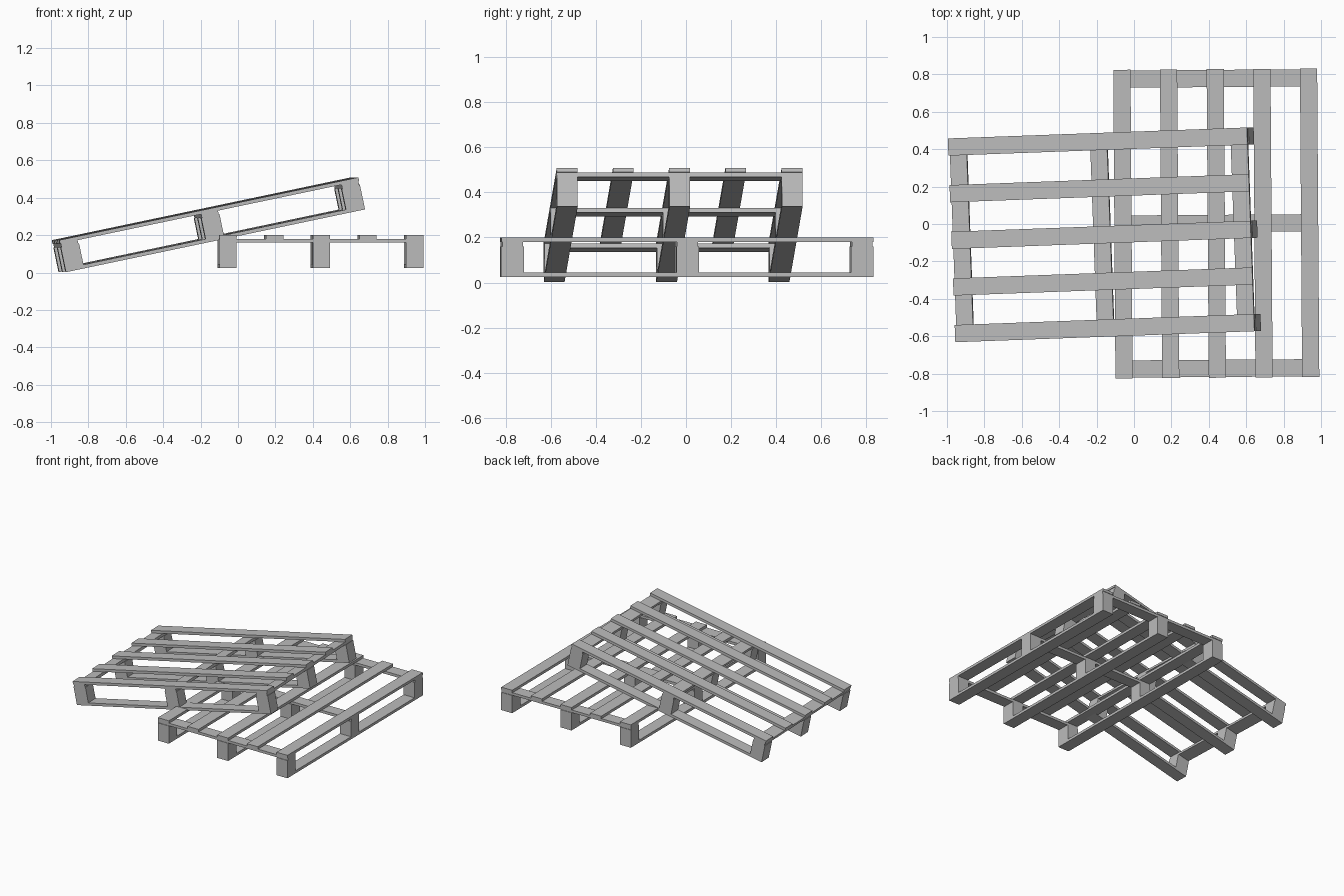
import bpy
from math import radians
from mathutils import Matrix, Vector

cube = bpy.data.objects.get("Cube")
if cube:
    bpy.data.objects.remove(cube, do_unlink=True)

# Single wood-grey material
GREY = (0.5, 0.5, 0.5, 1.0)
wood = bpy.data.materials.new("plain_grey")
wood.use_nodes = True
wood.diffuse_color = GREY
wood.node_tree.nodes["Principled BSDF"].inputs["Base Color"].default_value = GREY

WIDTH, HEIGHT = 1.09, 0.175
BOARD, THICK, BLOCK = 0.092, 0.02, 0.1


def box(name, center, size, placement):
    bpy.ops.mesh.primitive_cube_add(size=1)
    obj = bpy.context.object
    obj.name = name
    obj.data.transform(Matrix.LocRotScale(Vector(center), None, Vector(size)))
    obj.data.materials.append(wood)
    obj.matrix_world = placement


def pallet(name, length, placement):
    """Boards run along local x; the origin is the middle of the top surface."""
    side = (WIDTH - BOARD) / 2
    end = (length - BLOCK) / 2

    # Five deck boards
    for i in range(5):
        y = side * (i - 2) / 2
        box(f"{name}_deck_board", (0, y, -THICK / 2), (length, BOARD, THICK), placement)

    # Three cross boards below the deck
    for x in (-end, 0, end):
        box(f"{name}_cross_board", (x, 0, -1.5 * THICK), (BOARD, WIDTH, THICK), placement)

    # Three runners, each carrying three blocks
    block_height = HEIGHT - 3 * THICK
    for y in (-side, 0, side):
        box(f"{name}_runner", (0, y, THICK / 2 - HEIGHT), (length, BOARD, THICK), placement)
        for x in (-end, 0, end):
            box(f"{name}_block", (x, y, -2 * THICK - block_height / 2),
                (BLOCK, BOARD, block_height), placement)


# Pallet lying flat, boards running front to back
pallet("flat_pallet", 1.65,
       Matrix.Translation((0.44, 0.003, 0.2)) @ Matrix.Rotation(radians(90.4), 4, "Z"))

# Second pallet leaning on the flat one
pallet("leaning_pallet", 1.635,
       Matrix.Translation((-0.176, -0.058, 0.341))
       @ Matrix.Rotation(radians(2.1), 4, "Z")
       @ Matrix.Rotation(radians(-11.85), 4, "Y"))
